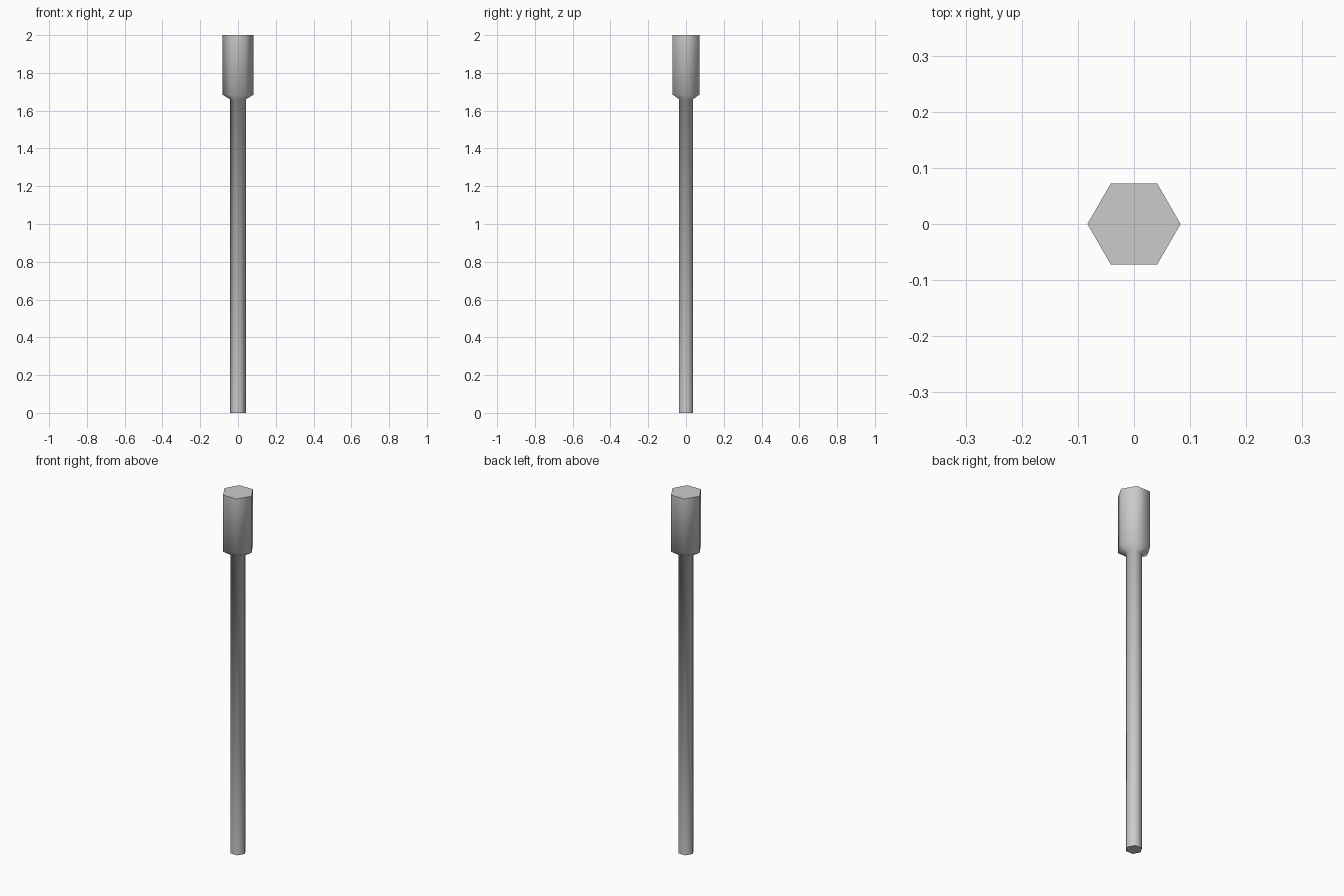
import bpy, bmesh
from math import radians, cos, sin, tau

default = bpy.data.objects.get("Cube")
if default:
    bpy.data.objects.remove(default, do_unlink=True)

SIDES = 6

# Plain grey metal
grey = bpy.data.materials.new("grey_metal")
grey.use_nodes = True
colour = (0.6, 0.6, 0.6, 1)
grey.diffuse_color = colour
grey.node_tree.nodes["Principled BSDF"].inputs["Base Color"].default_value = colour

# Hexagonal rod, flared shoulder and head as (radius, height) rings
profile = [(0.042, 0), (0.042, 1.66), (0.083, 1.685), (0.083, 2)]

bm = bmesh.new()
rings = [[bm.verts.new((r * cos(tau * i / SIDES), r * sin(tau * i / SIDES), z))
          for i in range(SIDES)] for r, z in profile]
for low, high in zip(rings, rings[1:]):
    for i in range(SIDES):
        j = (i + 1) % SIDES
        bm.faces.new((low[i], low[j], high[j], high[i]))

# Flat end caps
bm.faces.new(rings[0][::-1])
bm.faces.new(rings[-1])

mesh = bpy.data.meshes.new("hex_headed_rod")
bm.to_mesh(mesh)
bm.free()
mesh.materials.append(grey)
rod = bpy.data.objects.new("hex_headed_rod", mesh)
bpy.context.collection.objects.link(rod)

# Smooth sides, sharp cap edges
bpy.ops.object.select_all(action='DESELECT')
rod.select_set(True)
bpy.context.view_layer.objects.active = rod
bpy.ops.object.shade_smooth_by_angle(angle=radians(75))
